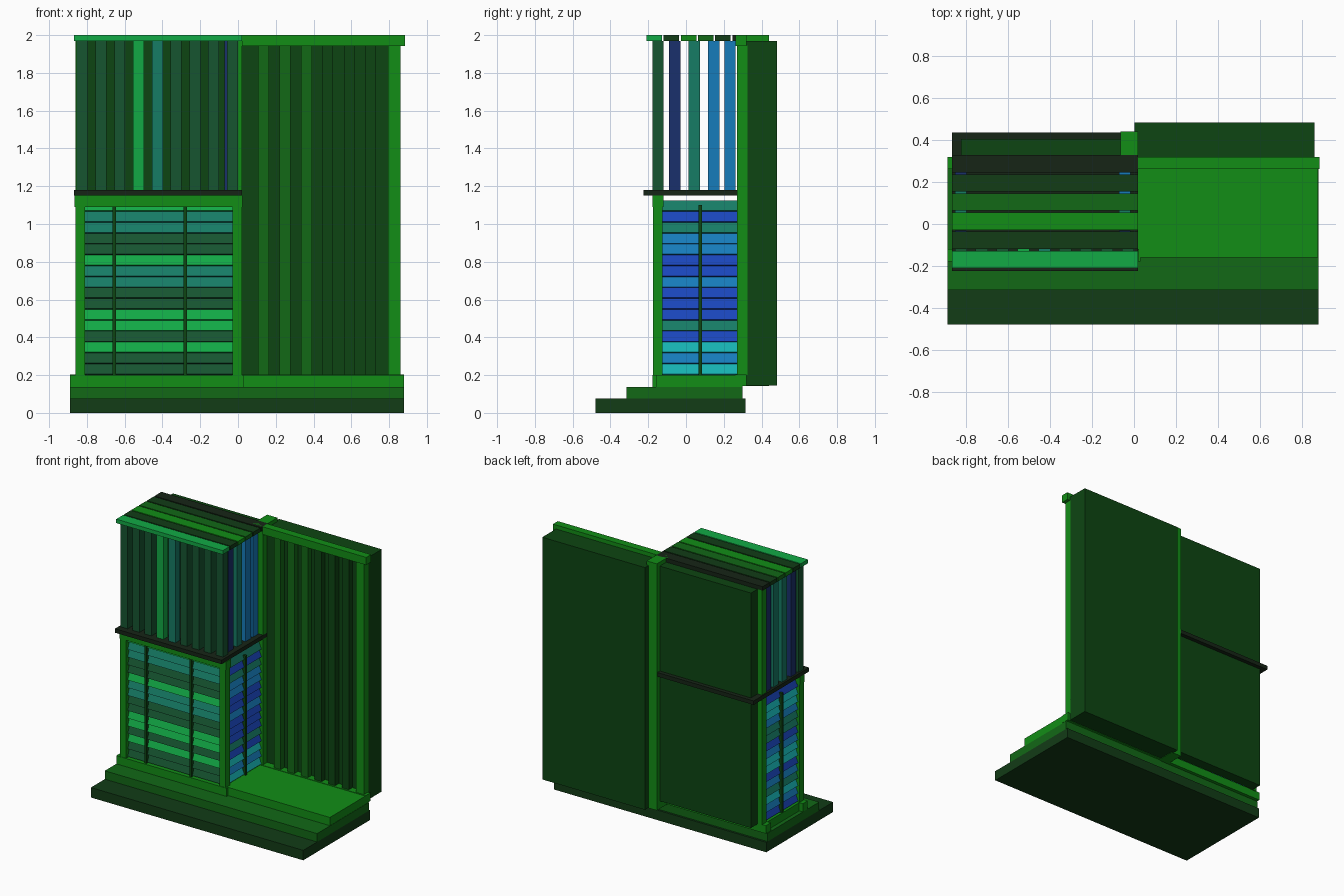
import bpy, random
from mathutils import Matrix, Vector
from math import radians

if "Cube" in bpy.data.objects:
    bpy.data.objects.remove(bpy.data.objects["Cube"])

random.seed(4)
MATS = {}


def mat(name, rgb):
    if name not in MATS:
        m = bpy.data.materials.new(name)
        m.diffuse_color = (*rgb, 1)
        m.use_nodes = True
        m.node_tree.nodes["Principled BSDF"].inputs["Base Color"].default_value = m.diffuse_color
        MATS[name] = m
    return MATS[name]


COL = {
    "frame": (0.006, 0.27, 0.008), "tread": (0.006, 0.14, 0.008),
    "step": (0.006, 0.045, 0.008), "panel": (0.004, 0.06, 0.006),
    "ledge": (0.008, 0.018, 0.008), "leaf": (0.006, 0.4, 0.06),
    "pine": (0.008, 0.09, 0.03), "teal": (0.008, 0.45, 0.45),
    "sea": (0.008, 0.2, 0.13), "sky": (0.008, 0.2, 0.5),
    "blue": (0.01, 0.06, 0.5), "navy": (0.01, 0.03, 0.15),
}
FRONT = ["leaf", "pine", "sea", "pine", "leaf"]
SIDE = ["teal", "sky", "blue", "sky", "sea"]


def box(name, x, y, z, color, tilt=None):
    """Box from (min, max) ranges, optionally tilted about its own centre."""
    lo, hi = Vector((x[0], y[0], z[0])), Vector((x[1], y[1], z[1]))
    size, mid = hi - lo, (hi + lo) / 2
    c = [(i, j, k) for i in (-.5, .5) for j in (-.5, .5) for k in (-.5, .5)]
    rot = Matrix.Rotation(radians(tilt[0]), 3, tilt[1]) if tilt else Matrix.Identity(3)
    verts = [rot @ Vector((a * size.x, b * size.y, d * size.z)) for a, b, d in c]
    faces = [(0, 1, 3, 2), (4, 6, 7, 5), (0, 4, 5, 1), (2, 3, 7, 6), (0, 2, 6, 4), (1, 5, 7, 3)]
    me = bpy.data.meshes.new(name)
    me.from_pydata(verts, [], faces)
    me.materials.append(mat(color, COL[color]))
    ob = bpy.data.objects.new(name, me)
    ob.location = mid
    bpy.context.collection.objects.link(ob)
    return ob


def around(c, w):
    return (c - w / 2, c + w / 2)


# Stepped base and deck
box("lower_step", (-.89, .88), (-.48, .315), (0, .075), "step")
box("middle_step", (-.89, .88), (-.315, .30), (.075, .138), "tread")
box("deck", (0, .878), (-.16, .30), (.138, .2), "frame")
box("front_sill", (-.89, .03), (-.178, -.12), (.138, .2), "frame")
box("side_sill", (-.86, -.81), (-.12, .262), (.138, .2), "frame")
box("back_sill", (-.89, .88), (.262, .32), (.142, .203), "frame")

# Lower box posts and header
for side, x in (("left", (-.86, -.81)), ("right", (-.03, .02))):
    box(f"front_post_{side}", x, (-.175, -.125), (.2, 1.09), "frame")
box("front_header", (-.865, .025), (-.178, -.12), (1.09, 1.15), "frame")
box("ledge", (-.868, .02), (-.225, .435), (1.15, 1.18), "ledge")

# Tilted louvres on the front and both sides
for i in range(16):
    z = around(.231 + i * .0576, .058)
    box("front_louvre", (-.81, -.03), around(-.14, .012), z,
        random.choice(FRONT), (-22, 'X'))
    for name, x, a in (("left_louvre", -.83, 22), ("right_louvre", -.01, -22)):
        box(name, around(x, .012), (-.125, .27), z, random.choice(SIDE), (a, 'Y'))
for x in (-.655, -.28):
    box("front_louvre_bar", around(x, .018), (-.165, -.14), (.2, 1.09), "panel")
for x in (-.845, .005):
    box("side_louvre_bar", around(x, .025), around(.075, .018), (.2, 1.1), "panel")

# Upper box: vertical slats on the front, back and sides
for i in range(9):
    x = around(-.825 + i * .0995, .058)
    box("front_slat", x, (-.178, -.12), (1.18, 1.97), random.choice(FRONT))
for i in range(1, 8):
    x = around(-.825 + i * .0995, .058)
    box("back_slat", x, (.275, .33), (1.18, 1.97), "pine")
for y in (-.06, .043, .147, .233):
    for x in (-.825, -.045):
        box("side_slat", around(x, .055), around(y, .06), (1.18, 1.97),
            random.choice(["sea", "blue", "navy", "sky"]))

# Roof boards
for i, c in enumerate(["leaf", "step", "frame", "tread", "step", "ledge"]):
    y = -.21 + i * .0912
    box("roof_board", (-.868, .02), (y, y + .082), (1.97, 2), c)

# Back wall: posts, top beam and battens
box("back_post_left", (-.86, -.81), (.27, .325), (.2, 1.97), "frame")
box("back_post_middle", (-.065, .02), (.27, .44), (.142, 2), "frame")
box("back_post_right", (.795, .86), (.27, .325), (.2, 1.945), "frame")
box("top_beam", (.02, .885), (.262, .32), (1.942, 2), "frame")
for i in range(6):
    c = "tread" if i < 3 else "panel"
    box("wall_batten", around(.135 + i * .1135, .057), (.275, .33), (.2, 1.945), c)

# Solid back panels
box("right_back_panel", (.003, .86), (.318, .483), (.145, 1.97), "panel")
box("upper_back_panel", (-.825, -.06), (.325, .405), (1.18, 1.97), "panel")
box("lower_back_panel", (-.825, -.06), (.325, .405), (.2, 1.15), "panel")
